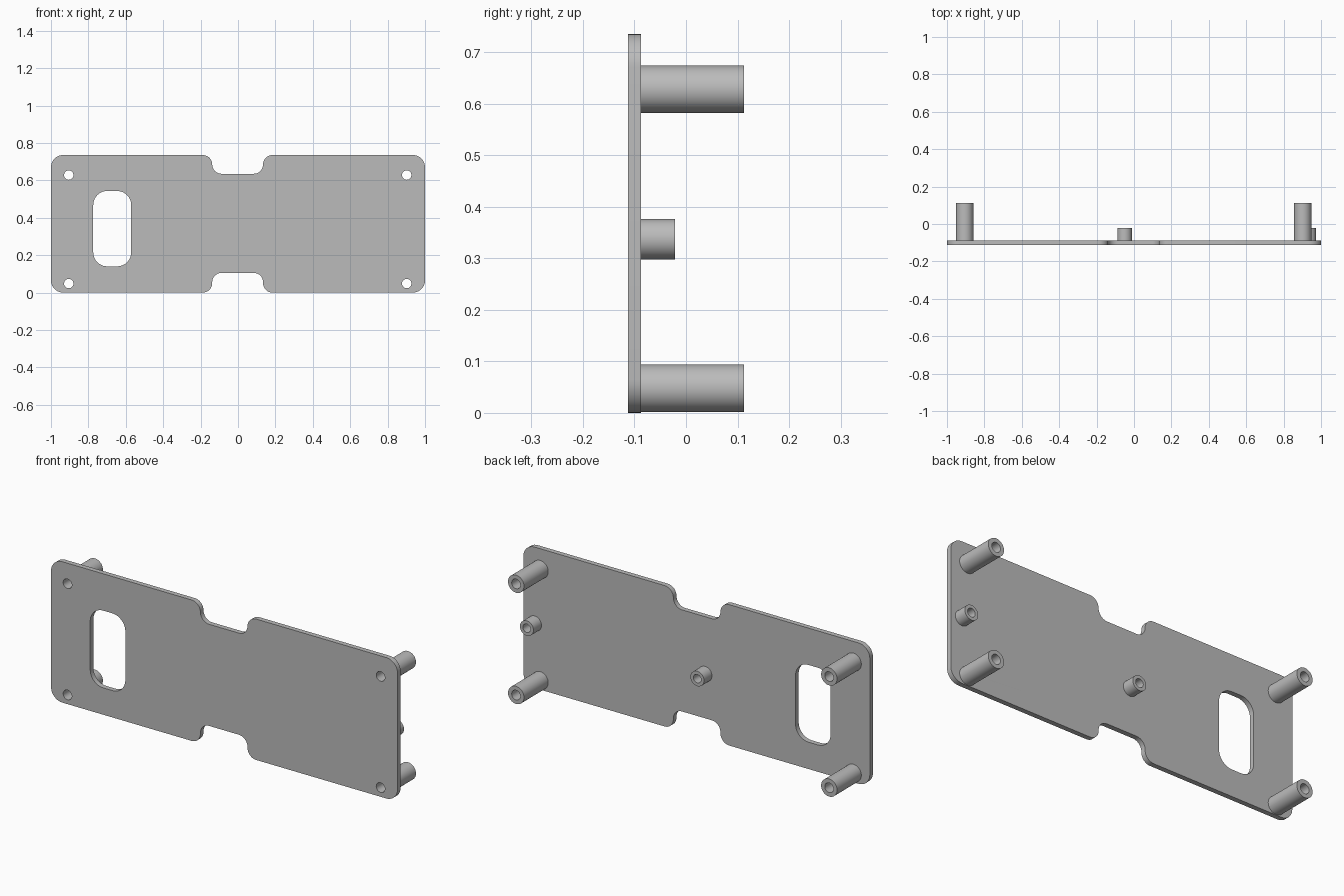
import bpy
import bmesh
import math
from mathutils import Vector

cube = bpy.data.objects.get("Cube")
if cube:
    bpy.data.objects.remove(cube, do_unlink=True)

# One grey for the whole bracket
grey = bpy.data.materials.new("grey")
grey.use_nodes = True
grey.diffuse_color = (0.5, 0.5, 0.5, 1)
grey.node_tree.nodes["Principled BSDF"].inputs["Base Color"].default_value = grey.diffuse_color

FRONT, FACE, BACK = -0.113, -0.087, 0.113


def circle(x, z, r, n=48):
    return [(x + r * math.cos(math.tau * i / n), z + r * math.sin(math.tau * i / n))
            for i in range(n)]


def rounded(corners, steps=10):
    """Round each (x, z, radius) right-angle corner of an axis-aligned outline."""
    out = []
    for i, (x, z, r) in enumerate(corners):
        p = Vector((x, z))
        a = (Vector(corners[i - 1][:2]) - p).normalized() * r
        b = (Vector(corners[(i + 1) % len(corners)][:2]) - p).normalized() * r
        for k in range(steps + 1):
            t = math.pi / 2 * k / steps
            out.append(p + a * (1 - math.sin(t)) + b * (1 - math.cos(t)))
    return out


def slab(name, loops, y0, y1):
    """Extrude an x-z profile (outline plus holes) from y0 to y1."""
    curve = bpy.data.curves.new(name, "CURVE")
    curve.dimensions = "2D"
    curve.fill_mode = "BOTH"
    curve.extrude = (y1 - y0) / 2
    for loop in loops:
        spline = curve.splines.new("POLY")
        spline.points.add(len(loop) - 1)
        for point, (x, z) in zip(spline.points, loop):
            point.co = (x, z, 0, 1)
        spline.use_cyclic_u = True
    obj = bpy.data.objects.new(name, curve)
    bpy.context.collection.objects.link(obj)
    obj.location.y = (y0 + y1) / 2
    obj.rotation_euler.x = math.pi / 2
    bpy.ops.object.select_all(action="DESELECT")
    obj.select_set(True)
    bpy.context.view_layer.objects.active = obj
    bpy.ops.object.convert(target="MESH")
    obj = bpy.context.object
    bm = bmesh.new()
    bm.from_mesh(obj.data)
    bmesh.ops.remove_doubles(bm, verts=bm.verts, dist=1e-5)
    bmesh.ops.recalc_face_normals(bm, faces=bm.faces)
    bm.to_mesh(obj.data)
    bm.free()
    obj.data.materials.clear()
    obj.data.materials.append(grey)
    bpy.ops.object.shade_smooth_by_angle(angle=math.radians(35))
    return obj


# Plate outline with a rounded notch in the top and bottom edges
TOP, R, N = 0.735, 0.065, 0.05
NL, NR = -0.138, 0.134
outline = rounded([
    (-1, 0, R), (NL, 0, N), (NL, 0.105, N), (NR, 0.105, N), (NR, 0, N), (1, 0, R),
    (1, TOP, R), (NR, TOP, N), (NR, 0.635, N), (NL, 0.635, N), (NL, TOP, N), (-1, TOP, R),
])
window = rounded([(-0.774, 0.14, 0.075), (-0.571, 0.14, 0.075),
                  (-0.571, 0.543, 0.075), (-0.774, 0.543, 0.075)])

# Corner positions shared by the screw holes and the long posts
corners = {f"{v}_{s}": (x, z) for v, z in (("lower", 0.048), ("upper", 0.628))
           for s, x in (("right", -0.905), ("left", 0.902))}
BORE = 0.025
holes = [circle(x, z, BORE) for x, z in corners.values()]
slab("plate", [outline, window] + holes, FRONT, FACE)

# Long hollow posts
for place, (x, z) in corners.items():
    slab(f"{place}_post", [circle(x, z, 0.046), circle(x, z, BORE)], FACE, BACK)

# Short blind posts, closed by the plate
for place, x in (("middle", -0.05), ("left", 0.934)):
    slab(f"{place}_short_post", [circle(x, 0.337, 0.039), circle(x, 0.337, 0.022)], FACE, -0.021)
